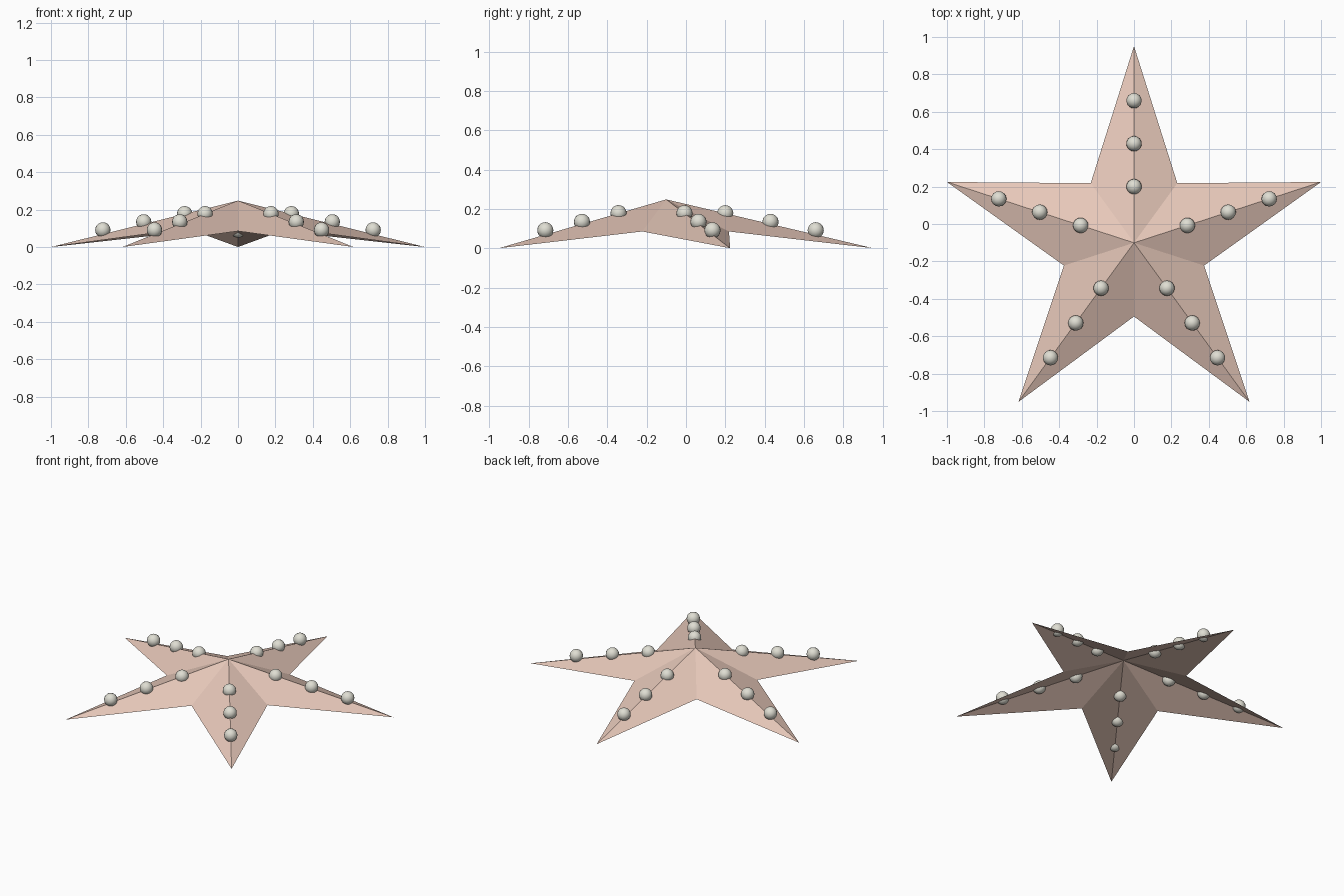
import bpy, bmesh, math

if "Cube" in bpy.data.objects:
    bpy.data.objects.remove(bpy.data.objects["Cube"])

R_TIP, R_IN = 1.0515, 0.394
CY = -0.1004
Z_TOP, Z_IN = 0.248, 0.085


def material(name, rgb):
    m = bpy.data.materials.new(name)
    m.diffuse_color = (*rgb, 1)
    m.use_nodes = True
    m.node_tree.nodes["Principled BSDF"].inputs["Base Color"].default_value = m.diffuse_color
    return m


def polar(r, angle, z):
    return (r * math.cos(angle), CY + r * math.sin(angle), z)


def add_object(name, bm, mat):
    me = bpy.data.meshes.new(name)
    bm.to_mesh(me)
    bm.free()
    me.materials.append(mat)
    ob = bpy.data.objects.new(name, me)
    bpy.context.collection.objects.link(ob)
    return ob


clay = material("clay", (0.80, 0.58, 0.49))
stone = material("stone", (0.74, 0.73, 0.65))

# Folded star: open shell with ridges along the arms and valleys between
bm = bmesh.new()
apex = bm.verts.new((0, CY, Z_TOP))
rim = []
for i in range(10):
    a = math.pi / 2 + i * math.pi / 5
    rim.append(bm.verts.new(polar(R_IN, a, Z_IN) if i % 2 else polar(R_TIP, a, 0)))
for i in range(10):
    bm.faces.new((apex, rim[i], rim[(i + 1) % 10]))
add_object("star_shell", bm, clay)

# Three round studs along each arm ridge
for arm in range(5):
    a = math.pi / 2 + arm * math.tau / 5
    for n, (r, z) in enumerate(((0.30, 0.178), (0.53, 0.134), (0.76, 0.091))):
        bm = bmesh.new()
        bmesh.ops.create_uvsphere(bm, u_segments=16, v_segments=10, radius=0.041)
        for f in bm.faces:
            f.smooth = True
        stud = add_object(f"stud_{arm + 1}_{n + 1}", bm, stone)
        stud.location = polar(r, a, z)
